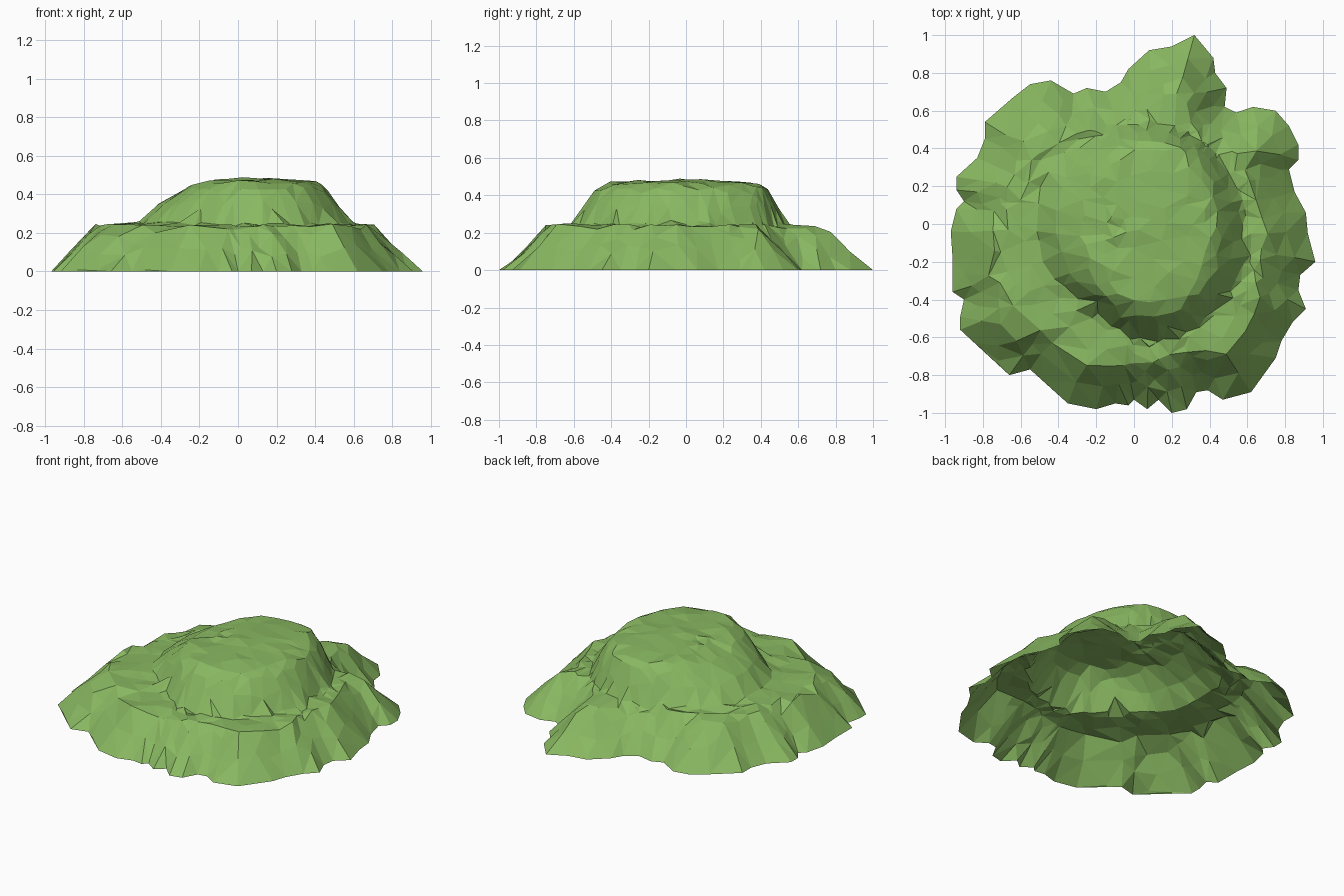
import bpy
import random
from math import sin, cos, pi, atan2, hypot
from mathutils import Vector
from mathutils.geometry import delaunay_2d_cdt, intersect_point_line

random.seed(7)
cube = bpy.data.objects.get("Cube")
if cube:
    bpy.data.objects.remove(cube, do_unlink=True)

# Ragged shoreline of the hill at ground level, clockwise in plan
SHORE = [Vector(p) for p in (
    (.32, 1), (.42, .88), (.43, .8), (.49, .72), (.48, .62), (.54, .59), (.63, .62),
    (.75, .6), (.82, .52), (.87, .42), (.87, .34), (.82, .29), (.85, .17), (.91, .06),
    (.92, -.05), (.96, -.2), (.88, -.27), (.87, -.35), (.91, -.45), (.84, -.52),
    (.78, -.62), (.75, -.71), (.62, -.89), (.47, -.93), (.39, -.88), (.33, -.89),
    (.28, -.98), (.2, -1), (.13, -.93), (.07, -.98), (0, -.93), (-.03, -.96),
    (-.1, -.95), (-.2, -.98), (-.35, -.95), (-.55, -.77), (-.66, -.8), (-.92, -.56),
    (-.92, -.49), (-.9, -.4), (-.96, -.36), (-.96, -.19), (-.97, -.04), (-.94, .08),
    (-.9, .12), (-.94, .18), (-.94, .25), (-.83, .35), (-.79, .45), (-.79, .54),
    (-.64, .67), (-.55, .74), (-.44, .76), (-.32, .69), (-.25, .72), (-.15, .7),
    (-.07, .75), (-.03, .82), (.08, .92), (.2, .94))]
COUNT = len(SHORE)

# Upper mound: foot and crest radius every 30 degrees around its centre
CENTRE = Vector((.05, 0))
FOOT = (.52, .52, .53, .53, .52, .58, .58, .55, .52, .6, .6, .57)
CREST = (.33, .36, .42, .4, .35, .22, .18, .24, .36, .43, .43, .38)


def around(table, angle):
    """Radius from a table that wraps around the circle."""
    place = (angle / (2 * pi) % 1) * len(table)
    i = int(place)
    low, high = table[i % len(table)], table[(i + 1) % len(table)]
    return low + (high - low) * (place - i)


def shore_distance(p):
    best = 9
    for i, a in enumerate(SHORE):
        b = SHORE[(i + 1) % COUNT]
        near, t = intersect_point_line(p, a, b)
        near = a.lerp(b, min(max(t, 0), 1))
        best = min(best, (p - near).length)
    return best


def height(p):
    """Steep skirt, flat terrace, then the rounded mound."""
    d = shore_distance(p)
    terrace = min(1.15 * d, .235 + .03 * min(d, .6))
    offset = p - CENTRE
    angle = atan2(offset.y, offset.x)
    foot, crest = around(FOOT, angle), around(CREST, angle)
    r = hypot(offset.x, offset.y)
    if r >= foot:
        return terrace
    t = min((foot - r) / (foot - crest), 1)
    rise = .215 * sin(t * pi / 2) + .02 * max(0, 1 - r / crest)
    return min(terrace + rise, .49)


def jitter(amount):
    return Vector((random.uniform(-amount, amount), random.uniform(-amount, amount)))


points = list(SHORE)

# Skirt and shoulder points follow the shoreline inwards
for depth, wobble in ((.11, .012), (.21, .02), (.29, .03)):
    for i, p in enumerate(SHORE):
        smooth = (SHORE[i - 1] + p * 2 + SHORE[(i + 1) % COUNT]) / 4
        inward = (CENTRE - smooth).normalized()
        points.append(p.lerp(smooth, depth * 2) + inward * depth + jitter(wobble))

# Mound points: rings from just outside the foot to the summit
for blend, steps in ((-.2, 34), (0, 36), (.3, 34), (.65, 34), (1, 30)):
    for i in range(steps):
        a = 2 * pi * (i + random.uniform(-.25, .25)) / steps
        foot, crest = around(FOOT, a), around(CREST, a)
        r = foot + (crest - foot) * blend
        points.append(CENTRE + Vector((cos(a), sin(a))) * r + jitter(.015))
for scale, steps in ((.72, 18), (.4, 10), (.1, 3)):
    for i in range(steps):
        a = 2 * pi * i / steps
        r = around(CREST, a) * scale
        points.append(CENTRE + Vector((cos(a), sin(a))) * r + jitter(.03))

# Loose points fill the open terrace
for _ in range(400):
    p = jitter(.9)
    if min((p - q).length for q in points) > .075:
        points.append(p)

# Triangulate inside the shoreline and lift every point to its height
edges = [(i, (i + 1) % COUNT) for i in range(COUNT)]
flat, _, faces, source, _, _ = delaunay_2d_cdt(points, edges, [], 1, 1e-5)
verts = []
for p, origin in zip(flat, source):
    z = 0
    if not any(i < COUNT for i in origin):
        z = height(p) + random.uniform(-.012, .008)
    verts.append((p.x, p.y, max(z, 0)))

mesh = bpy.data.meshes.new("grassy_hill")
mesh.from_pydata(verts, [], faces)
mesh.update()
hill = bpy.data.objects.new("grassy_hill", mesh)
bpy.context.collection.objects.link(hill)

# Grass colour
grass = bpy.data.materials.new("grass_green")
grass.use_nodes = True
colour = (.25, .48, .12, 1)
grass.diffuse_color = colour
grass.node_tree.nodes["Principled BSDF"].inputs["Base Color"].default_value = colour
mesh.materials.append(grass)
